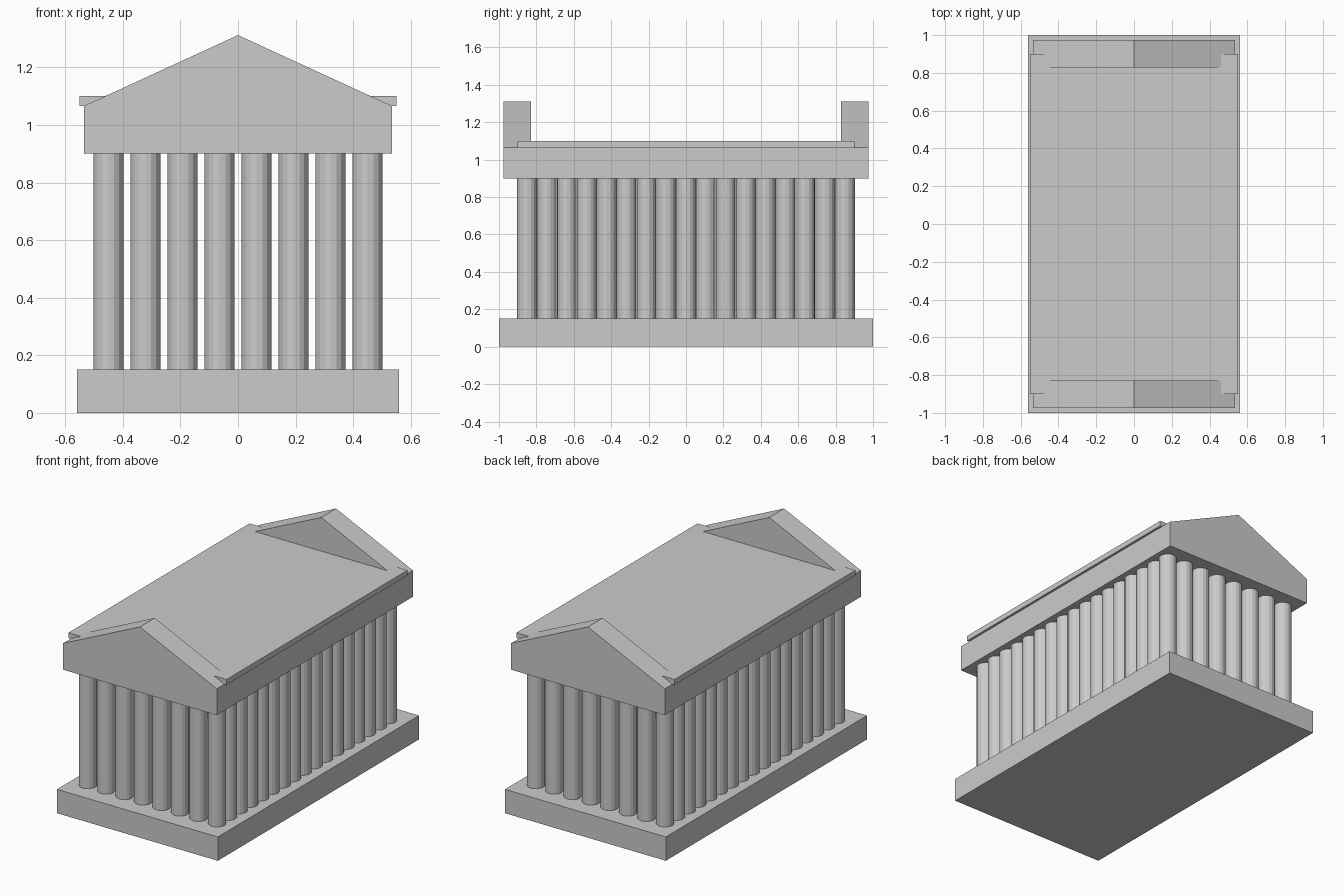
import bpy, bmesh

if "Cube" in bpy.data.objects:
    bpy.data.objects.remove(bpy.data.objects["Cube"])


def prism(name, profile, y0, y1):
    """Extrude an x-z profile along y."""
    bm = bmesh.new()
    face = bm.faces.new([bm.verts.new((x, y0, z)) for x, z in profile])
    ext = bmesh.ops.extrude_face_region(bm, geom=[face])
    moved = [v for v in ext["geom"] if isinstance(v, bmesh.types.BMVert)]
    bmesh.ops.translate(bm, vec=(0, y1 - y0, 0), verts=moved)
    bmesh.ops.recalc_face_normals(bm, faces=bm.faces)
    mesh = bpy.data.meshes.new(name)
    bm.to_mesh(mesh)
    bm.free()
    obj = bpy.data.objects.new(name, mesh)
    bpy.context.collection.objects.link(obj)
    return obj


def slab(name, hx, hy, z0, z1):
    return prism(name, [(-hx, z0), (hx, z0), (hx, z1), (-hx, z1)], -hy, hy)


# Base, beam block and flat roof
slab("base", 0.56, 1.0, 0.0, 0.15)
slab("entablature", 0.535, 0.975, 0.90, 1.066)
slab("roof_slab", 0.55, 0.90, 1.066, 1.10)

# Triangular gables at both ends
gable = [(-0.535, 1.066), (0.535, 1.066), (0, 1.312)]
prism("front_pediment", gable, -0.975, -0.828)
prism("back_pediment", gable, 0.828, 0.975)

# Colonnade: 8 columns across, 17 along, perimeter only
NX, NY, CX, CY = 8, 17, 0.45, 0.85
column_mesh = None
for i in range(NX):
    for j in range(NY):
        if 0 < i < NX - 1 and 0 < j < NY - 1:
            continue
        loc = (-CX + 2 * CX * i / (NX - 1), -CY + 2 * CY * j / (NY - 1), 0.525)
        if column_mesh is None:
            bpy.ops.mesh.primitive_cylinder_add(vertices=16, radius=0.0525, depth=0.75, location=loc)
            col = bpy.context.object
            column_mesh = col.data
        else:
            col = bpy.data.objects.new("column", column_mesh)
            col.location = loc
            bpy.context.collection.objects.link(col)
        col.name = f"column_{i}_{j}"
